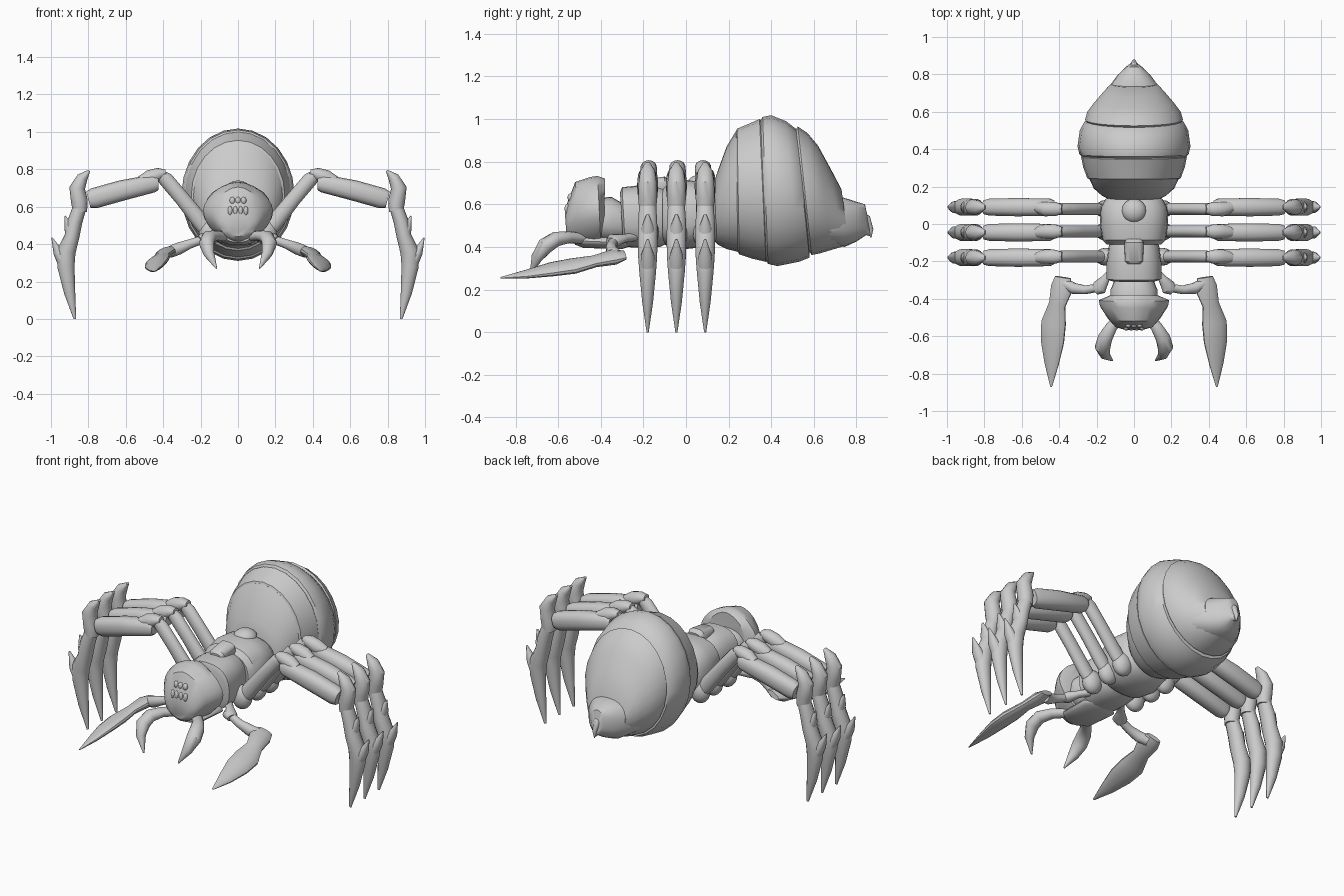
import bpy, bmesh, math
from mathutils import Vector


def finish(bm, name, angle=38):
    bmesh.ops.recalc_face_normals(bm, faces=bm.faces)
    me = bpy.data.meshes.new(name)
    bm.to_mesh(me)
    bm.free()
    ob = bpy.data.objects.new(name, me)
    bpy.context.collection.objects.link(ob)
    bpy.ops.object.select_all(action='DESELECT')
    ob.select_set(True)
    bpy.context.view_layer.objects.active = ob
    bpy.ops.object.shade_smooth_by_angle(angle=math.radians(angle))
    return ob


def loft(name, rings, p=2.0, n=24):
    """Skin superellipse rings, each given as centre and two half axes."""
    bm = bmesh.new()
    loops = []
    for c, u, v in rings:
        loop = []
        for i in range(n):
            a = 2 * math.pi * i / n
            ca, sa = math.cos(a), math.sin(a)
            x = math.copysign(abs(ca) ** (2 / p), ca)
            y = math.copysign(abs(sa) ** (2 / p), sa)
            loop.append(bm.verts.new(c + u * x + v * y))
        loops.append(loop)
    for a, b in zip(loops, loops[1:]):
        for i in range(n):
            j = (i + 1) % n
            bm.faces.new((a[i], a[j], b[j], b[i]))
    bm.faces.new(loops[0])
    bm.faces.new(loops[-1])
    return finish(bm, name)


def trunk(name, rows, p=2.0, n=24):
    """Rows: top y, top z, bottom y, bottom z, half width."""
    rings = []
    for yt, zt, yb, zb, w in rows:
        t, b = Vector((0, yt, zt)), Vector((0, yb, zb))
        rings.append(((t + b) / 2, Vector((w, 0, 0)), (t - b) / 2))
    return loft(name, rings, p, n)


def limb(name, pts, side, sx=1, p=2.0, n=14):
    """Points: x, y, z, radius in the bending plane, radius along side."""
    cs = [Vector((q[0] * sx, q[1], q[2])) for q in pts]
    s = Vector((side[0] * sx, side[1], side[2]))
    rings = []
    for i, c in enumerate(cs):
        t = (cs[min(i + 1, len(cs) - 1)] - cs[max(i - 1, 0)]).normalized()
        u = t.cross(s).normalized()
        rings.append((c, u * pts[i][3], u.cross(t).normalized() * pts[i][4]))
    return loft(name, rings, p, n)


def blob(name, loc, size):
    bm = bmesh.new()
    bmesh.ops.create_uvsphere(bm, u_segments=16, v_segments=10, radius=1)
    for v in bm.verts:
        v.co = Vector(loc) + Vector([a * b for a, b in zip(v.co, size)])
    return finish(bm, name)


# Abdomen plates, overlapping like a barrel
trunk("abdomen_plate_1", [(.13, .70, .13, .43, .13), (.15, .76, .15, .41, .17),
                          (.19, .87, .19, .39, .215), (.235, .945, .25, .375, .24),
                          (.26, .94, .265, .385, .23)])
trunk("abdomen_plate_2", [(.225, .92, .235, .39, .22), (.24, .955, .25, .365, .25),
                          (.30, .98, .31, .345, .272), (.345, 1.0, .375, .33, .283),
                          (.365, .985, .39, .345, .272)])
trunk("abdomen_plate_3", [(.34, .98, .37, .345, .27), (.36, 1.01, .385, .32, .292),
                          (.40, 1.018, .43, .31, .302), (.47, .99, .53, .33, .29),
                          (.515, .955, .58, .35, .265), (.53, .93, .58, .37, .25)])
trunk("abdomen_plate_4", [(.50, .93, .57, .39, .245), (.525, .965, .59, .362, .262),
                          (.57, .935, .63, .37, .25), (.62, .875, .68, .385, .212),
                          (.68, .765, .73, .40, .165), (.73, .67, .765, .415, .125)])
trunk("tail_sheath", [(.60, .60, .62, .42, .185), (.64, .612, .64, .415, .185),
                      (.72, .638, .745, .40, .135), (.80, .612, .80, .425, .085),
                      (.84, .60, .845, .455, .04), (.855, .53, .865, .45, .015)], p=2.4)
limb("tail_hook", [(0, .80, .53, .05, .035), (0, .845, .52, .03, .022),
                   (0, .866, .48, .014, .012), (0, .868, .445, .003, .003)], (1, 0, 0))

# Thorax, neck and back plates
trunk("rear_thorax", [(-.11, .67, -.11, .42, .145), (-.085, .70, -.085, .40, .17),
                      (0, .715, 0, .39, .182), (.09, .705, .09, .40, .178),
                      (.13, .68, .13, .42, .155), (.18, .62, .18, .46, .10)], p=2.5)
trunk("front_thorax", [(-.31, .655, -.295, .42, .125), (-.30, .68, -.285, .40, .147),
                       (-.21, .69, -.21, .395, .147), (-.12, .68, -.12, .40, .135),
                       (-.08, .66, -.08, .42, .12)], p=2.5)
trunk("neck", [(-.44, .59, -.44, .45, .10), (-.41, .63, -.41, .43, .125),
               (-.35, .635, -.35, .42, .125), (-.29, .60, -.29, .43, .10)], p=2.3)
blob("rear_back_knob", (0, .07, .695), (.066, .065, .045))
trunk("front_back_plate", [(-.215, .70, -.215, .64, .035), (-.20, .715, -.20, .64, .048),
                           (-.10, .73, -.10, .64, .052), (-.08, .71, -.08, .64, .04)], p=3)

# Head with brow, mouth and eyes
trunk("head", [(-.568, .55, -.56, .44, .055), (-.56, .60, -.54, .42, .10),
               (-.52, .705, -.49, .405, .14), (-.45, .728, -.43, .405, .182),
               (-.415, .733, -.40, .415, .188), (-.38, .72, -.385, .44, .13)], p=1.75)
trunk("chin_plate", [(-.52, .45, -.52, .41, .06), (-.48, .46, -.48, .395, .10),
                     (-.30, .45, -.30, .39, .11), (-.27, .44, -.27, .40, .08)])
for x in (-.042, -.014, .014, .042):
    blob("lower_tooth", (x, -.556, .578), (.013, .014, .025))
for x in (-.03, 0, .03):
    blob("upper_tooth", (x, -.541, .632), (.015, .015, .02))

for sx in (-1, 1):
    tag = "left" if sx < 0 else "right"
    blob(tag + "_eye", (.082 * sx, -.46, .655), (.016, .017, .017))

    # Curved jaws
    limb(tag + "_jaw", [(.07, -.49, .44, .025, .03), (.12, -.55, .445, .028, .032),
                        (.155, -.61, .437, .035, .04), (.168, -.66, .405, .038, .042),
                        (.155, -.70, .35, .026, .03), (.115, -.73, .27, .004, .004)],
         (.8, .5, 0), sx)

    # Front arms ending in flat blades
    limb(tag + "_arm_base", [(.09, -.23, .45, .02, .025), (.15, -.29, .44, .02, .022),
                             (.185, -.34, .43, .03, .042), (.205, -.35, .42, .025, .03)],
         (0, 1, 0), sx)
    limb(tag + "_arm", [(.19, -.34, .425, .022, .022), (.26, -.352, .40, .025, .024),
                        (.32, -.345, .375, .033, .03), (.37, -.32, .355, .03, .03)],
         (0, 1, 0), sx)
    limb(tag + "_arm_blade", [(.38, -.285, .362, .015, .045), (.385, -.34, .352, .032, .062),
                              (.41, -.43, .332, .025, .047), (.43, -.53, .31, .03, .07),
                              (.436, -.63, .295, .026, .066), (.44, -.75, .272, .016, .04),
                              (.443, -.87, .255, .003, .005)], (.93, 0, -.36), sx)

    # Three walking legs per side
    for part, y0, y1 in (("front", -.175, -.18), ("middle", -.04, -.045), ("rear", .08, .09)):
        nm = tag + "_" + part + "_leg_"
        blob(nm + "hip", (.15 * sx, y0, .465), (.06, .048, .07))
        limb(nm + "thigh", [(.13, y0, .43, .035, .03), (.20, y0, .52, .045, .033),
                            (.30, y0, .645, .04, .033), (.385, y0, .745, .04, .033),
                            (.42, y0, .775, .028, .028)], (0, 1, 0), sx)
        limb(nm + "knee", [(.385, y0, .785, .015, .025), (.42, y0, .775, .034, .038),
                           (.47, y0, .755, .042, .04), (.52, y1, .735, .03, .03)],
             (0, 1, 0), sx)
        limb(nm + "shin", [(.425, y1, .725, .035, .035), (.45, y1, .725, .048, .046),
                           (.62, y1, .687, .055, .05), (.77, y1, .645, .055, .046),
                           (.80, y1, .637, .045, .038)], (0, 1, 0), sx, 2.4)
        limb(nm + "ankle", [(.795, y1, .793, .006, .012), (.832, y1, .755, .03, .035),
                            (.86, y1, .70, .042, .043), (.848, y1, .63, .045, .046),
                            (.845, y1, .57, .038, .04)], (0, 1, 0), sx)
        limb(nm + "claw", [(.845, y1, .60, .036, .04), (.872, y1, .52, .04, .046),
                           (.888, y1, .44, .04, .047), (.918, y1, .36, .05, .046),
                           (.92, y1, .28, .046, .04), (.90, y1, .14, .03, .026),
                           (.872, y1, 0, .007, .005)], (0, 1, 0), sx)
        for k, (ax, az, bx, bz) in enumerate(((.883, .44, .925, .552), (.93, .30, .995, .435))):
            limb(nm + "spur_%d" % (k + 1),
                 [(ax, y1, az, .035, .035),
                  ((ax + bx) / 2, y1, (az + bz) / 2 - .01, .026, .032),
                  (bx, y1, bz, .003, .006)], (0, 1, 0), sx)
